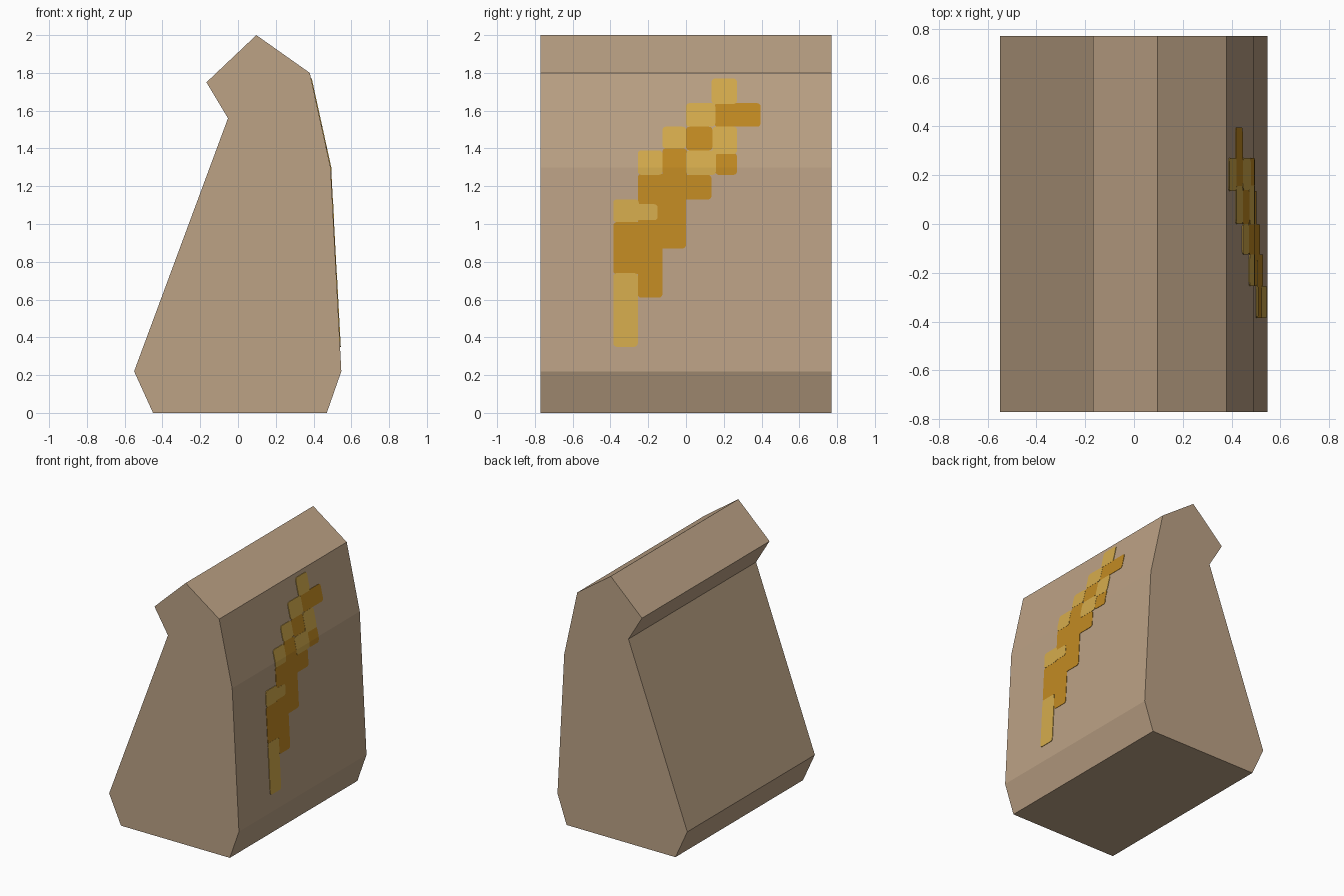
import bpy, bmesh, math

if "Cube" in bpy.data.objects:
    bpy.data.objects.remove(bpy.data.objects["Cube"])

HALF_Y = 0.77
BEND = 1.30
PROFILE = [(-0.45, 0), (0.47, 0), (0.547, 0.22), (0.49, BEND), (0.38, 1.80),
           (0.097, 2.0), (-0.167, 1.75), (-0.053, 1.56), (-0.55, 0.22)]


def material(name, rgb):
    m = bpy.data.materials.new(name)
    m.diffuse_color = (*rgb, 1)
    m.use_nodes = True
    m.node_tree.nodes["Principled BSDF"].inputs["Base Color"].default_value = m.diffuse_color
    return m


paper = material("brown_paper", (0.503, 0.361, 0.235))
gold = material("light_gold", (0.665, 0.410, 0.073))
amber = material("dark_amber", (0.539, 0.254, 0.016))


def finish(bm, name, mat):
    bmesh.ops.recalc_face_normals(bm, faces=bm.faces)
    me = bpy.data.meshes.new(name)
    bm.to_mesh(me)
    bm.free()
    me.materials.append(mat)
    ob = bpy.data.objects.new(name, me)
    bpy.context.collection.objects.link(ob)
    return ob


# Bag body: side profile extruded along y
bm = bmesh.new()
cap = bm.faces.new([bm.verts.new((x, -HALF_Y, z)) for x, z in PROFILE])
ext = bmesh.ops.extrude_face_region(bm, geom=[cap])["geom"]
bmesh.ops.translate(bm, vec=(0, 2 * HALF_Y, 0),
                    verts=[v for v in ext if isinstance(v, bmesh.types.BMVert)])
finish(bm, "bag_body", paper)


def panel_x(z):
    """x of the bag's right panel at height z"""
    if z < BEND:
        return 0.547 + (0.49 - 0.547) * (z - 0.22) / (BEND - 0.22)
    return 0.49 + (0.38 - 0.49) * (z - BEND) / (1.80 - BEND)


def patches(name, mat, rects, lift):
    """Thin rounded plates (y0, y1, z0, z1) that follow the right panel"""
    bm = bmesh.new()
    r = 0.018
    for y0, y1, z0, z1 in rects:
        ring = []
        corners = [(y1 - r, z1 - r), (y0 + r, z1 - r), (y0 + r, z0 + r), (y1 - r, z0 + r)]
        for i, (cy, cz) in enumerate(corners):
            for k in range(4):
                a = math.radians(90 * i + 30 * k)
                ring.append(bm.verts.new((0, cy + r * math.cos(a), cz + r * math.sin(a))))
        bm.faces.new(ring)
    # fold at the panel's bend, then give thickness
    bmesh.ops.bisect_plane(bm, geom=bm.verts[:] + bm.edges[:] + bm.faces[:],
                           plane_co=(0, 0, BEND), plane_no=(0, 0, 1))
    for v in bm.verts:
        v.co.x = panel_x(v.co.z) - 0.002
    ext = bmesh.ops.extrude_face_region(bm, geom=bm.faces[:])["geom"]
    bmesh.ops.translate(bm, vec=(lift + 0.002, 0, 0),
                        verts=[v for v in ext if isinstance(v, bmesh.types.BMVert)])
    finish(bm, name, mat)


# Diagonal mark on the right panel
patches("amber_patches", amber, [
    (0.15, 0.395, 1.515, 1.64), (0, 0.14, 1.39, 1.515), (0.155, 0.27, 1.26, 1.375),
    (-0.125, 0.005, 1.13, 1.40), (-0.255, -0.10, 1.0, 1.265), (-0.05, 0.135, 1.13, 1.26),
    (-0.16, 0, 0.87, 1.20), (-0.385, -0.125, 0.735, 1.01), (-0.255, -0.125, 0.61, 0.80),
    (-0.18, -0.06, 0.87, 1.05)], 0.003)
patches("gold_patches", gold, [
    (0.135, 0.27, 1.635, 1.77), (0, 0.155, 1.515, 1.64), (-0.125, 0, 1.40, 1.515),
    (0.14, 0.27, 1.37, 1.515), (0, 0.158, 1.26, 1.39), (-0.255, -0.125, 1.26, 1.39),
    (-0.385, -0.25, 1.01, 1.13), (-0.30, -0.15, 1.02, 1.105),
    (-0.385, -0.255, 0.35, 0.74)], 0.004)
